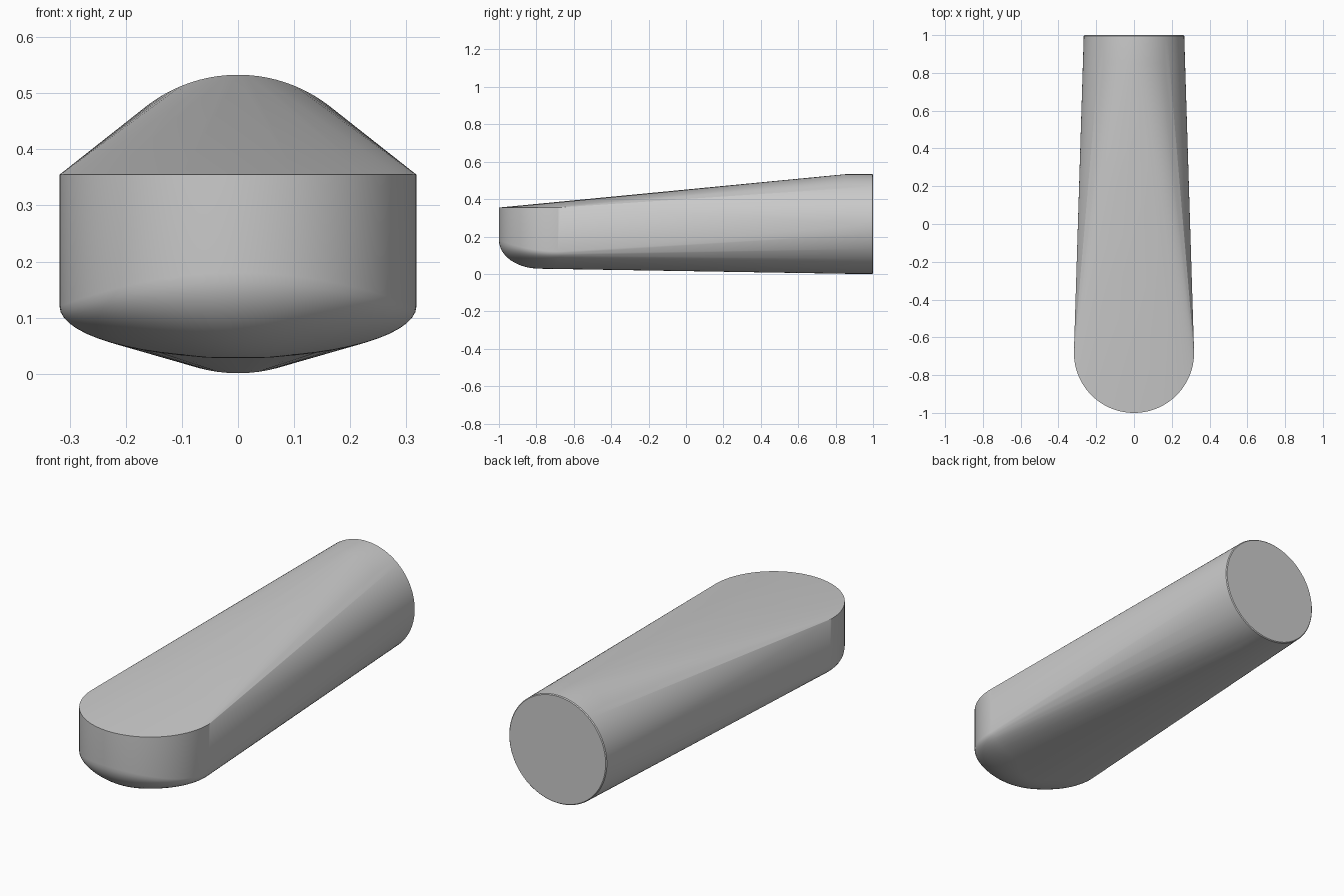
import bpy, bmesh
from math import sin, cos, pi, radians

cube = bpy.data.objects.get("Cube")
if cube:
    bpy.data.objects.remove(cube, do_unlink=True)

# Main sizes
NOSE_R, NOSE_Y, NOSE_TOP, NOSE_BOTTOM = 0.318, -0.682, 0.355, 0.028
BAR_R, BAR_Z, BAR_START = 0.266, 0.267, 0.85


def circle(bm, radius, y, steps=96):
    """Upright ring of points at the round end of the handle."""
    for i in range(steps):
        a = 2 * pi * i / steps
        bm.verts.new((radius * cos(a), y, BAR_Z + radius * sin(a)))


def nose(bm, steps=72, rows=14):
    """Half-round front with a flat top and a bowl-shaped underside."""
    for i in range(steps + 1):
        a = pi - 0.08 + (pi + 0.16) * i / steps
        front = max(0, -sin(a)) ** 2
        shoulder = 0.12 + 0.06 * front
        inner = 0.1 * front
        ring = [(NOSE_R, NOSE_TOP)]
        for j in range(rows + 1):
            t = pi / 2 * j / rows
            ring.append((inner + (NOSE_R - inner) * cos(t),
                         shoulder - (shoulder - NOSE_BOTTOM) * sin(t)))
        for r, z in ring:
            bm.verts.new((r * cos(a), NOSE_Y + r * sin(a), z))


# Handle: one tight skin around the nose and the round bar
bm = bmesh.new()
nose(bm)
circle(bm, BAR_R, BAR_START)
circle(bm, BAR_R, 0.996)
circle(bm, BAR_R - 0.004, 1.0)
hull = bmesh.ops.convex_hull(bm, input=bm.verts[:], use_existing_faces=False)
spare = {v for v in hull["geom_interior"] + hull["geom_unused"]
         if isinstance(v, bmesh.types.BMVert)}
bmesh.ops.delete(bm, geom=list(spare), context='VERTS')
bmesh.ops.dissolve_limit(bm, angle_limit=radians(0.05),
                         verts=bm.verts[:], edges=bm.edges[:])
bmesh.ops.recalc_face_normals(bm, faces=bm.faces[:])

mesh = bpy.data.meshes.new("handle")
bm.to_mesh(mesh)
bm.free()
handle = bpy.data.objects.new("handle", mesh)
bpy.context.collection.objects.link(handle)

# Plain grey material
grey = bpy.data.materials.new("plain grey")
grey.use_nodes = True
colour = (0.6, 0.6, 0.6, 1)
grey.diffuse_color = colour
grey.node_tree.nodes["Principled BSDF"].inputs["Base Color"].default_value = colour
mesh.materials.append(grey)

# Smooth shading with crisp rims
bpy.ops.object.select_all(action='DESELECT')
handle.select_set(True)
bpy.context.view_layer.objects.active = handle
bpy.ops.object.shade_smooth_by_angle(angle=radians(30))
